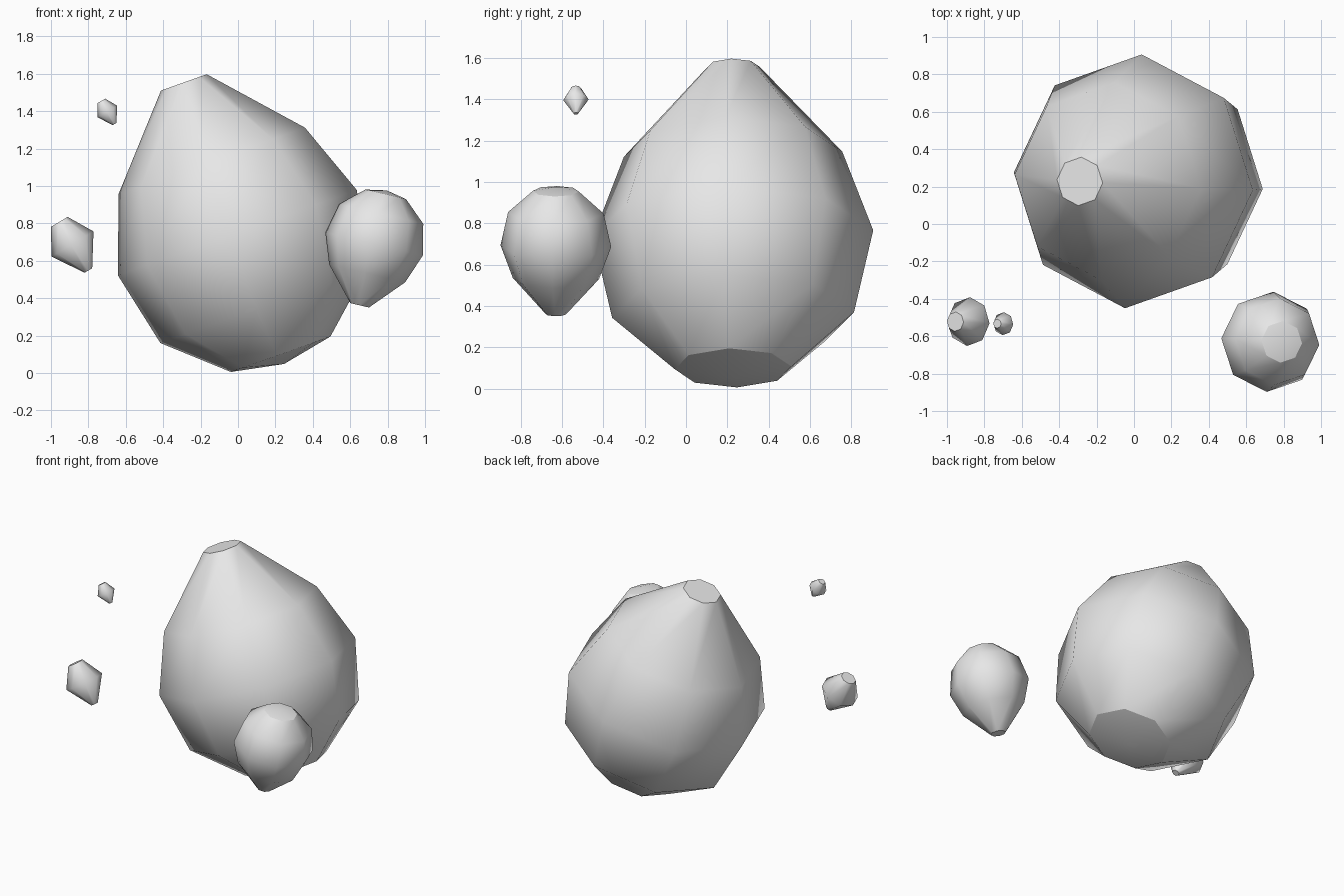
import bpy, bmesh, math
from mathutils import Vector, Matrix

cube = bpy.data.objects.get("Cube")
if cube:
    bpy.data.objects.remove(cube, do_unlink=True)

SIDES = 8

# The single pale grey surface
grey = bpy.data.materials.new("pale_grey")
grey.use_nodes = True
colour = (0.8, 0.8, 0.8, 1)
grey.diffuse_color = colour
grey.node_tree.nodes["Principled BSDF"].inputs["Base Color"].default_value = colour

# Profiles as (radius, distance along the axis), from wide end to narrow end
DROP = [(0.283, 0), (0.587, 0.272), (0.68, 0.69), (0.53, 1.098), (0.13, 1.543)]
PEBBLE = [(0.024, 0), (0.131, 0.165), (0.052, 0.303)]


def lathe(name, profile, pole, base, tip, scale, spin):
    """Turn a profile around the axis running from base towards tip."""
    bm = bmesh.new()
    rings = []
    for radius, height in profile:
        ring = []
        for i in range(SIDES):
            a = math.tau * i / SIDES + math.radians(spin)
            ring.append(bm.verts.new((radius * math.cos(a), radius * math.sin(a), height)))
        rings.append(ring)
    for low, high in zip(rings, rings[1:]):
        for i in range(SIDES):
            j = (i + 1) % SIDES
            bm.faces.new((low[i], low[j], high[j], high[i]))

    # Shallow cone at the base and flat cap at the tip, both with a crisp rim
    centre = bm.verts.new((0, 0, -pole))
    for i in range(SIDES):
        bm.faces.new((centre, rings[0][(i + 1) % SIDES], rings[0][i]))
    bm.faces.new(rings[-1])
    for ring in (rings[0], rings[-1]):
        for i in range(SIDES):
            bm.edges.get((ring[i], ring[(i + 1) % SIDES])).smooth = False
    for face in bm.faces:
        face.smooth = True
    bmesh.ops.recalc_face_normals(bm, faces=bm.faces)

    # Lean the axis in the x-z plane
    z = (Vector(tip) - Vector(base)).normalized()
    y = Vector((0, 1, 0))
    turn = Matrix((y.cross(z), y, z)).transposed().to_4x4()
    bm.transform(Matrix.Translation(base) @ turn @ Matrix.Scale(scale, 4))

    mesh = bpy.data.meshes.new(name)
    bm.to_mesh(mesh)
    bm.free()
    mesh.materials.append(grey)
    obj = bpy.data.objects.new(name, mesh)
    bpy.context.collection.objects.link(obj)


# Large drop leaning to one side, and a smaller one upside down
lathe("large_drop", DROP, 0.055, (0.228, 0.228, 0.1), (-0.29, 0.228, 1.555), 1, -4)
lathe("hanging_drop", DROP, 0.055, (0.79, -0.63, 0.955), (0.65, -0.63, 0.36), 0.395, 4)

# Two small pebbles
lathe("pebble", PEBBLE, 0, (-0.8, -0.522, 0.548), (-0.955, -0.522, 0.807), 1, -4)
lathe("tiny_pebble", PEBBLE, 0, (-0.66, -0.533, 1.331), (-0.73, -0.533, 1.452), 0.47, -4)
